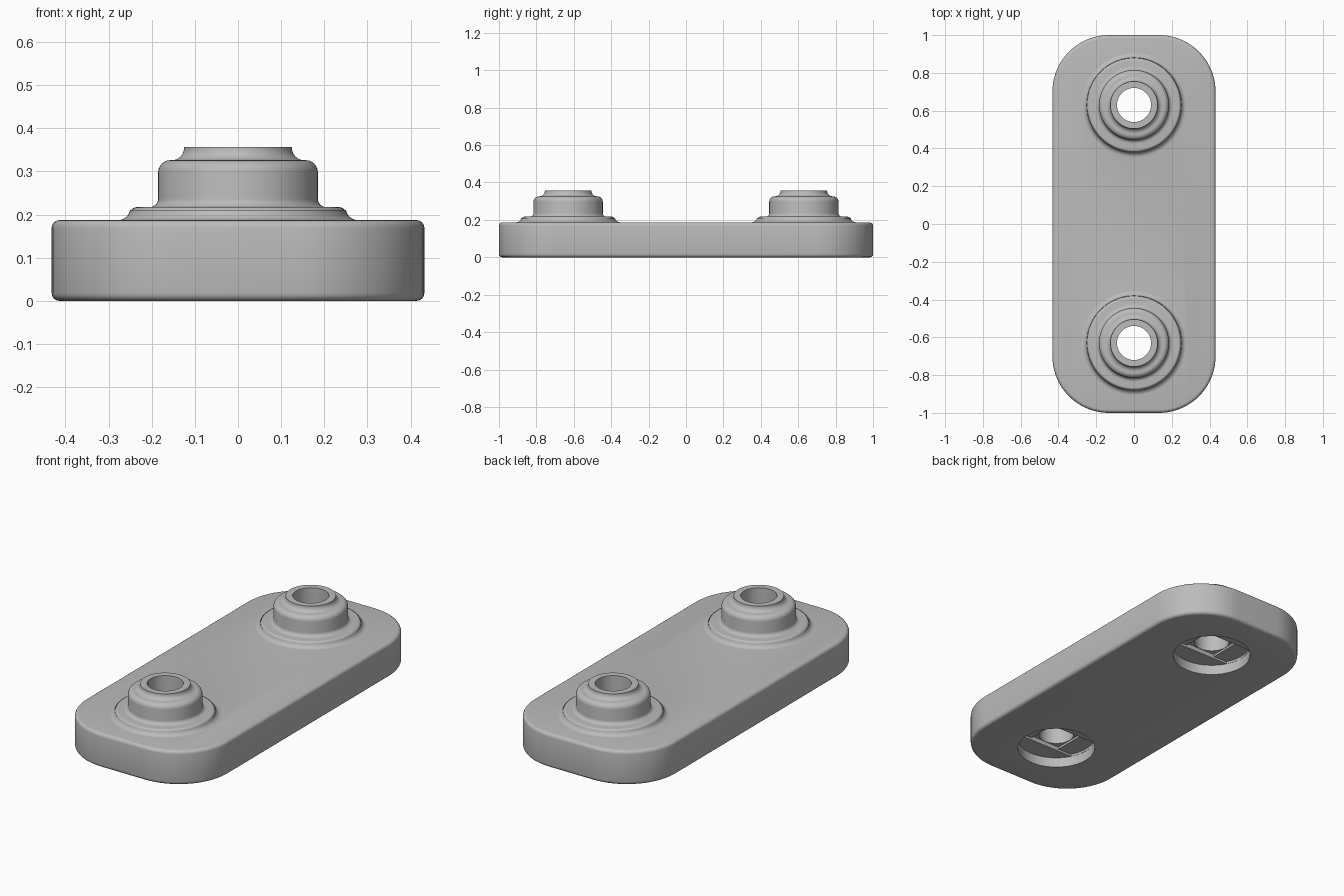
import bpy, bmesh
from math import sin, cos, pi, radians
from mathutils import Vector

cube = bpy.data.objects.get("Cube")
if cube:
    bpy.data.objects.remove(cube)

HALF_W, HALF_L, CORNER, TOP = 0.432, 1.0, 0.30, 0.187
BOSS_Y = 0.63
HOLE, BORE, BORE_TOP, LAYER = 0.09, 0.20, 0.055, 0.012
SEGS = 96

grey = bpy.data.materials.new("grey_plastic")
grey.use_nodes = True
colour = (0.5, 0.5, 0.5, 1)
grey.diffuse_color = colour
grey.node_tree.nodes["Principled BSDF"].inputs["Base Color"].default_value = colour


def make_object(name, bm):
    bmesh.ops.recalc_face_normals(bm, faces=bm.faces)
    mesh = bpy.data.meshes.new(name)
    bm.to_mesh(mesh)
    bm.free()
    mesh.materials.append(grey)
    obj = bpy.data.objects.new(name, mesh)
    bpy.context.collection.objects.link(obj)
    return obj


def prism(name, outline, z0, z1):
    """Extrude a flat outline between two heights."""
    bm = bmesh.new()
    base = bm.faces.new([bm.verts.new((x, y, z0)) for x, y in outline])
    ext = bmesh.ops.extrude_face_region(bm, geom=[base])
    top = [v for v in ext["geom"] if isinstance(v, bmesh.types.BMVert)]
    bmesh.ops.translate(bm, verts=top, vec=(0, 0, z1 - z0))
    return make_object(name, bm)


def circle(radius, limit=9.0):
    """Circle outline, optionally cut flat at +/- limit in y."""
    pts = [(radius * cos(2 * pi * i / SEGS), radius * sin(2 * pi * i / SEGS))
           for i in range(SEGS)]
    kept = [p for p in pts if abs(p[1]) < limit]
    if len(kept) == SEGS:
        return kept
    x = (radius ** 2 - limit ** 2) ** 0.5
    corners = [(sx * x, sy * limit) for sx in (1, -1) for sy in (1, -1)]
    right = sorted([p for p in kept + corners if p[0] > 0], key=lambda p: p[1])
    left = sorted([p for p in kept + corners if p[0] < 0], key=lambda p: -p[1])
    return right + left


def arc(cx, cz, radius, start, end, steps=6):
    """Quarter-round piece of a turned profile."""
    angles = [radians(start + (end - start) * i / steps) for i in range(steps + 1)]
    return [(cx + radius * cos(a), cz + radius * sin(a)) for a in angles]


def boss(name):
    """Stepped, turned boss with filleted shoulders."""
    profile = [(0, 0.1), (0.272, 0.1)]
    profile += arc(0.278, 0.215, 0.028, 270, 190)
    profile += arc(0.235, 0.203, 0.014, 10, 90)
    profile += arc(0.205, 0.237, 0.020, 270, 180)
    profile += arc(0.157, 0.298, 0.028, 0, 90)
    profile += arc(0.153, 0.354, 0.028, 270, 180)
    profile += [(0.125, 0.357), (0, 0.357)]
    bm = bmesh.new()
    verts = [bm.verts.new((r, 0, z)) for r, z in profile]
    edges = [bm.edges.new(pair) for pair in zip(verts, verts[1:])]
    bmesh.ops.spin(bm, geom=verts + edges, cent=(0, 0, 0), axis=(0, 0, 1),
                   angle=2 * pi, steps=SEGS)
    bmesh.ops.remove_doubles(bm, verts=bm.verts, dist=0.0003)
    return make_object(name, bm)


# Plate with rounded corners and softened rims
outline = []
for sx, sy, start in ((1, 1, 0), (-1, 1, 90), (-1, -1, 180), (1, -1, 270)):
    outline += arc(sx * (HALF_W - CORNER), sy * (HALF_L - CORNER), CORNER,
                   start, start + 90, 20)
plate = prism("mounting_plate", outline, 0, TOP)
bevel = plate.modifiers.new("soft_rims", "BEVEL")
bevel.width, bevel.segments = 0.018, 4
bevel.limit_method, bevel.angle_limit = "ANGLE", radians(50)


def combine(tool, y, operation):
    tool.location.y = y
    tool.hide_render = True
    mod = plate.modifiers.new(tool.name, "BOOLEAN")
    mod.operation, mod.solver, mod.object = operation, "EXACT", tool
    tools.append(tool)


# Two bosses, each with a bore, bridging slot, square step and screw hole
tools = []
s = HOLE + 0.002
square = [(s, s), (-s, s), (-s, -s), (s, -s)]
for end, y in (("front", -BOSS_Y), ("back", BOSS_Y)):
    combine(boss(end + "_boss"), y, "UNION")
    z = BORE_TOP
    for part, shape, low, high in (
            ("bore", circle(BORE), -0.1, z),
            ("slot", circle(BORE - 0.001, s), z - 0.02, z + LAYER),
            ("square_step", square, z - 0.03, z + 2 * LAYER),
            ("screw_hole", circle(HOLE), -0.2, 0.5)):
        combine(prism(end + "_" + part, shape, low, high), y, "DIFFERENCE")

# Bake the modifiers and drop the helpers
bpy.context.view_layer.update()
graph = bpy.context.evaluated_depsgraph_get()
baked = bpy.data.meshes.new_from_object(plate.evaluated_get(graph))
plate.modifiers.clear()
plate.data = baked
for tool in tools:
    bpy.data.objects.remove(tool)
baked.materials.clear()
baked.materials.append(grey)
for poly in baked.polygons:
    poly.material_index = 0

bpy.ops.object.select_all(action="DESELECT")
plate.select_set(True)
bpy.context.view_layer.objects.active = plate
bpy.ops.object.shade_smooth_by_angle(angle=radians(35))
